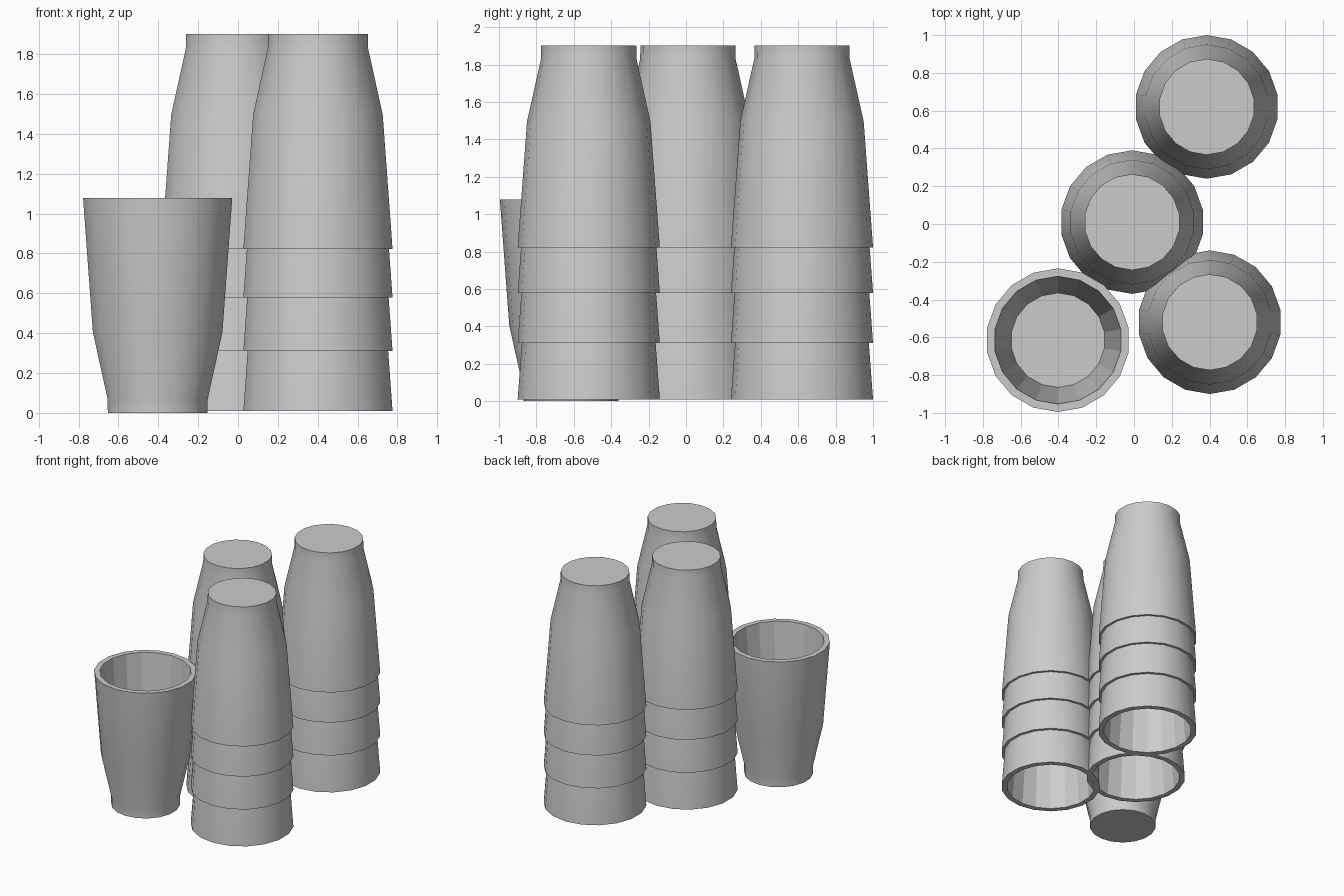
import bpy, bmesh
from math import cos, sin, pi

if "Cube" in bpy.data.objects:
    bpy.data.objects.remove(bpy.data.objects["Cube"])

SIDES = 18
HEIGHT = 1.078
# (radius, height): outer wall going up, then inner wall going down
OUTER = [(0.254, 0.0), (0.255, 0.07), (0.33, 0.405), (0.38, HEIGHT)]
INNER = [(0.338, HEIGHT), (0.25, 0.065)]


def cup_mesh():
    """Faceted cup: smooth outside, flat rim, inside and base."""
    bm = bmesh.new()
    rings = [[bm.verts.new((r * cos(pi / 2 + 2 * pi * i / SIDES),
                            r * sin(pi / 2 + 2 * pi * i / SIDES), z))
              for i in range(SIDES)] for r, z in OUTER + INNER]
    for k, (a, b) in enumerate(zip(rings, rings[1:])):
        for i in range(SIDES):
            j = (i + 1) % SIDES
            face = bm.faces.new((a[i], a[j], b[j], b[i]))
            face.smooth = k < len(OUTER) - 1
    bm.faces.new(rings[0][::-1])   # base
    bm.faces.new(rings[-1])        # inside floor
    bmesh.ops.recalc_face_normals(bm, faces=bm.faces)
    mesh = bpy.data.meshes.new("cup")
    bm.to_mesh(mesh)
    bm.free()
    return mesh


MESH = cup_mesh()


def place(name, location, upside_down=False):
    ob = bpy.data.objects.new(name, MESH)
    ob.location = location
    if upside_down:
        ob.rotation_euler = (pi, 0, 0)
    bpy.context.collection.objects.link(ob)


# Single upright cup
place("upright_cup", (-0.403, -0.615, 0))

# Three stacks of four upturned, nested cups
STACKS = {"front": (0.401, -0.52), "middle": (-0.01, 0.01), "back": (0.385, 0.62)}
for label, (x, y) in STACKS.items():
    for n, rim_z in enumerate((0.01, 0.31, 0.578, 0.823)):
        place(f"{label}_stack_cup_{n + 1}", (x, y, rim_z + HEIGHT), True)
